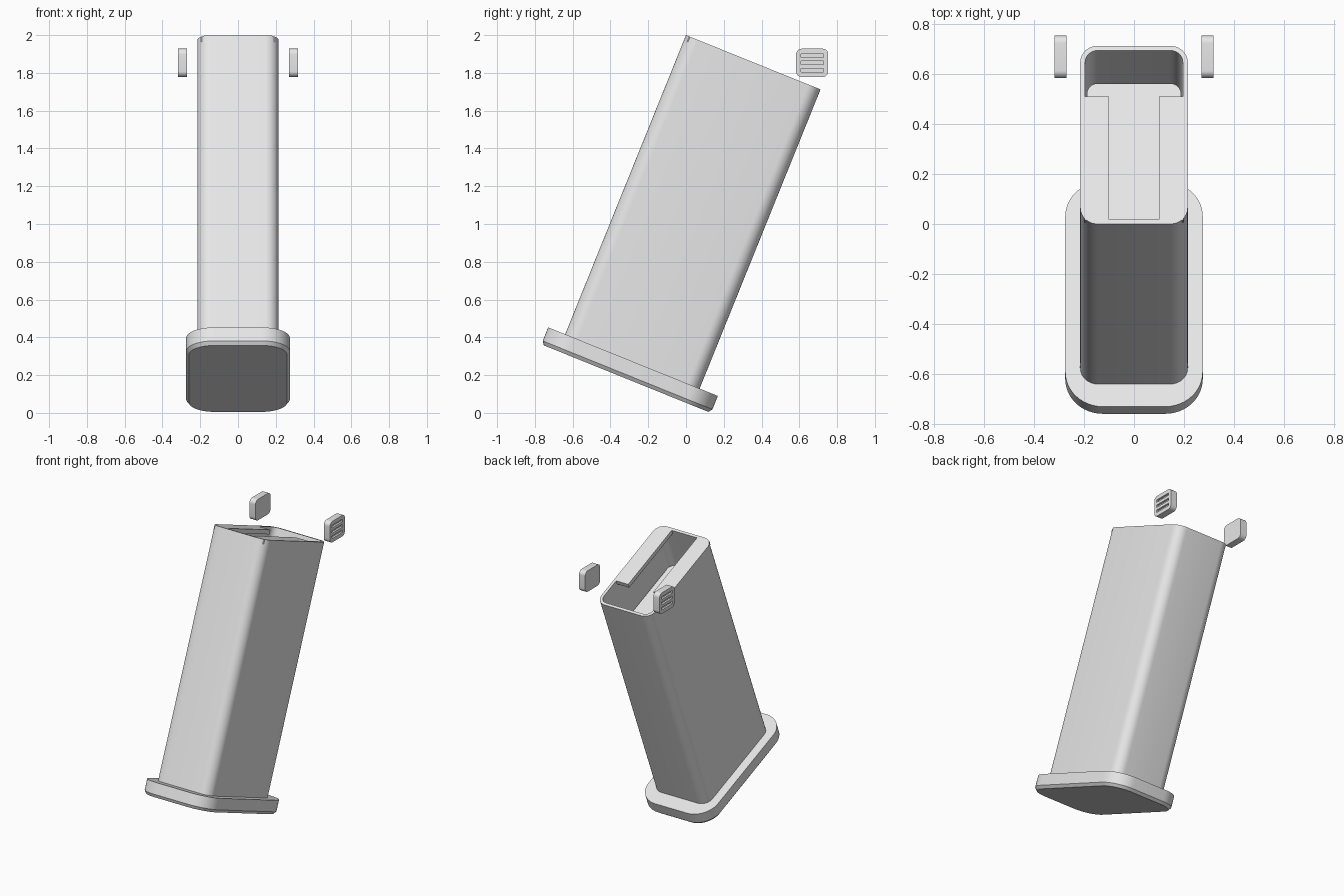
import bpy
import bmesh
from math import sin, cos, pi, radians
from mathutils import Matrix

cube = bpy.data.objects.get("Cube")
if cube:
    bpy.data.objects.remove(cube)

grey = bpy.data.materials.new("light grey")
grey.use_nodes = True
grey.diffuse_color = (0.8, 0.8, 0.8, 1)
grey.node_tree.nodes["Principled BSDF"].inputs["Base Color"].default_value = (0.8, 0.8, 0.8, 1)

# Tilted frame: origin on the top front edge, y towards the back, z along the body
TILT = Matrix.Translation((0, 0, 2)) @ Matrix.Rotation(radians(-22), 4, 'X')


def outline(x0, x1, y0, y1, r, seg=8):
    """Rounded rectangle, counter-clockwise."""
    if r == 0:
        return [(x1, y1), (x0, y1), (x0, y0), (x1, y0)]
    corners = [(x1 - r, y1 - r), (x0 + r, y1 - r), (x0 + r, y0 + r), (x1 - r, y0 + r)]
    return [(cx + r * cos((q + i / seg) * pi / 2), cy + r * sin((q + i / seg) * pi / 2))
            for q, (cx, cy) in enumerate(corners) for i in range(seg + 1)]


def loft(name, loops, matrix, closed=False):
    """Skin equal-length (outline, z) loops; cap the ends, or close into a ring."""
    bm = bmesh.new()
    rings = [[bm.verts.new((x, y, z)) for x, y in pts] for pts, z in loops]
    pairs = list(zip(rings, rings[1:]))
    if closed:
        pairs.append((rings[-1], rings[0]))
    else:
        bm.faces.new(rings[0][::-1])
        bm.faces.new(rings[-1])
    for a, b in pairs:
        for i in range(len(a)):
            j = (i + 1) % len(a)
            bm.faces.new((a[i], a[j], b[j], b[i]))
    bmesh.ops.recalc_face_normals(bm, faces=bm.faces)
    bm.transform(matrix)
    mesh = bpy.data.meshes.new(name)
    bm.to_mesh(mesh)
    bm.free()
    mesh.materials.append(grey)
    obj = bpy.data.objects.new(name, mesh)
    bpy.context.collection.objects.link(obj)
    return obj


def activate(obj):
    bpy.ops.object.select_all(action='DESELECT')
    obj.select_set(True)
    bpy.context.view_layer.objects.active = obj


def smooth(obj):
    activate(obj)
    bpy.ops.object.shade_smooth_by_angle(angle=radians(30))


# Hollow body
outer = outline(-0.215, 0.215, 0, 0.768, 0.07)
inner = outline(-0.195, 0.195, 0.02, 0.748, 0.05)
smooth(loft("body", [(outer, -1.71), (outer, 0), (inner, 0), (inner, -1.71)], TILT, closed=True))

# Base plate with a softened lower edge
plate = outline(-0.275, 0.275, -0.097, 0.872, 0.15, 12)
plate_low = outline(-0.26, 0.26, -0.082, 0.857, 0.135, 12)
smooth(loft("base_plate", [(plate_low, -1.805), (plate, -1.785), (plate, -1.708)], TILT))

# Feed lips on each side of the slot
for side, x0, x1 in (("right", -0.197, -0.1), ("left", 0.1, 0.197)):
    lip = outline(x0, x1, 0.018, 0.55, 0)
    loft("feed_lip_" + side, [(lip, -0.03), (lip, 0)], TILT)

# Follower inside the body
follower = outline(-0.188, 0.188, 0.028, 0.74, 0.045)
smooth(loft("follower", [(follower, -0.48), (follower, -0.33)], TILT))

# Floating side buttons with three grooves on the outer face
for side, s in (("right", -1), ("left", 1)):
    place = Matrix.Translation((s * 0.27, 0.668, 1.853)) @ Matrix.Rotation(s * pi / 2, 4, 'Y')
    shape = outline(-0.075, 0.075, -0.085, 0.085, 0.03)
    button = loft("button_" + side, [(shape, 0), (shape, 0.048)], place)
    for k in (-1, 0, 1):
        slot = outline(k * 0.038 - 0.009, k * 0.038 + 0.009, -0.06, 0.06, 0)
        cutter = loft("groove_cutter", [(slot, 0.034), (slot, 0.07)], place)
        cutter.hide_render = True
        mod = button.modifiers.new("groove", 'BOOLEAN')
        mod.operation = 'DIFFERENCE'
        mod.solver = 'EXACT'
        mod.object = cutter
        activate(button)
        bpy.ops.object.modifier_apply(modifier=mod.name)
        bpy.data.objects.remove(cutter)
    smooth(button)
